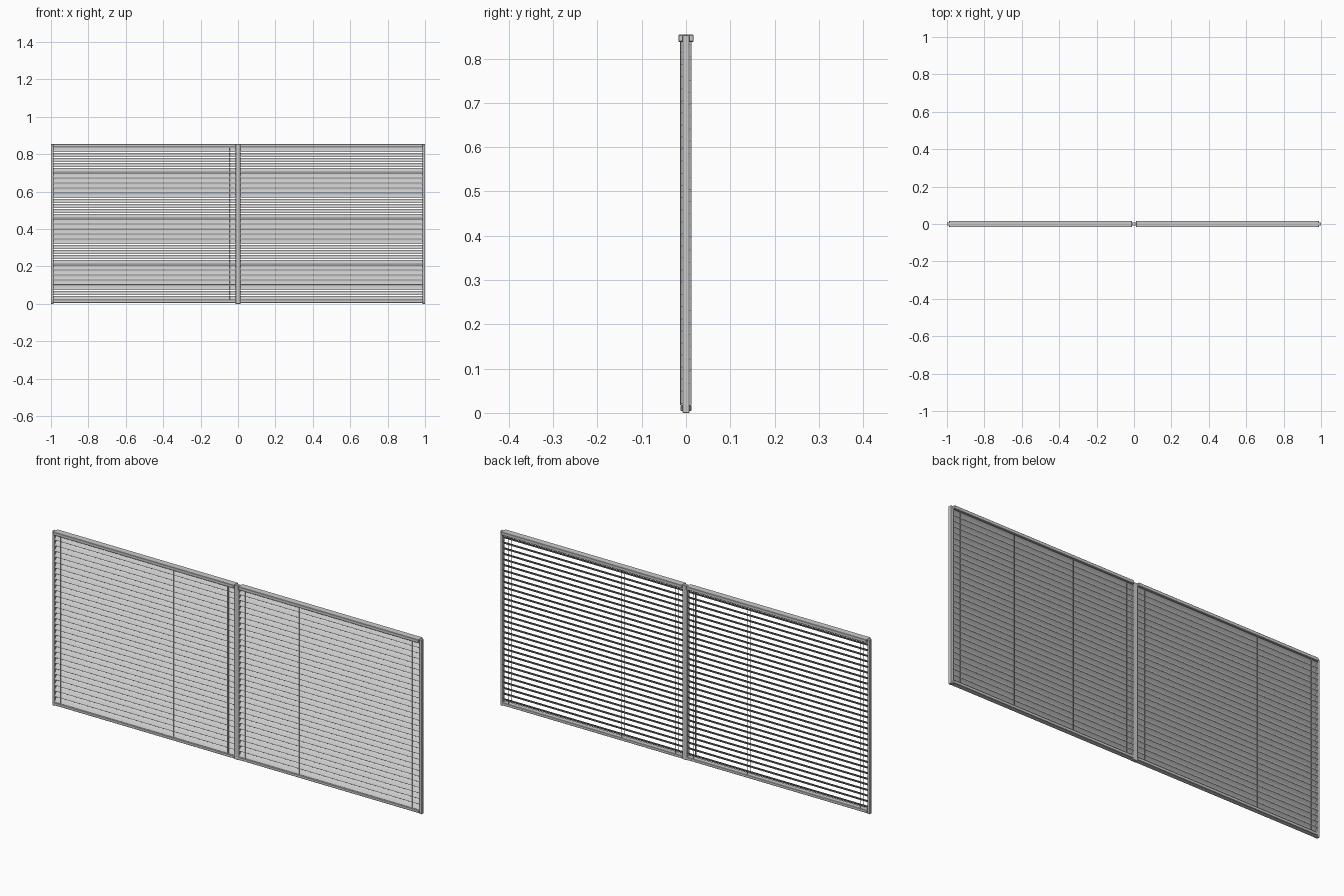
import bpy, bmesh, math

if "Cube" in bpy.data.objects:
    bpy.data.objects.remove(bpy.data.objects["Cube"])

HEIGHT = 0.853
SLATS = 30
Z_LOW, Z_HIGH = 0.018, 0.838


def mesh_object(name, bm):
    bmesh.ops.recalc_face_normals(bm, faces=bm.faces)
    me = bpy.data.meshes.new(name)
    bm.to_mesh(me)
    bm.free()
    ob = bpy.data.objects.new(name, me)
    bpy.context.collection.objects.link(ob)
    return ob


def extrude_x(name, profile, x0, x1):
    """Closed (y, z) profile swept along x."""
    bm = bmesh.new()
    face = bm.faces.new([bm.verts.new((x0, y, z)) for y, z in profile])
    out = bmesh.ops.extrude_face_region(bm, geom=[face])
    for v in out["geom"]:
        if isinstance(v, bmesh.types.BMVert):
            v.co.x = x1
    return mesh_object(name, bm)


def box(name, x0, x1, y0, y1, z0, z1, bevel=0.0):
    ob = extrude_x(name, [(y0, z0), (y1, z0), (y1, z1), (y0, z1)], x0, x1)
    if bevel:
        mod = ob.modifiers.new("bevel", 'BEVEL')
        mod.width = bevel
        mod.segments = 1
    return ob


def cord(name, x, y, radius):
    bm = bmesh.new()
    bmesh.ops.create_cone(bm, cap_ends=True, segments=6, radius1=radius,
                          radius2=radius, depth=Z_HIGH - Z_LOW)
    bmesh.ops.translate(bm, verts=bm.verts, vec=(x, y, (Z_LOW + Z_HIGH) / 2))
    return mesh_object(name, bm)


def slat_profile():
    """Shallow arch, tilted so the front edge hangs low."""
    half, crown, thick, tilt = 0.0155, 0.0018, 0.0006, math.radians(45)
    ts = [-1, -0.5, 0, 0.5, 1]
    pts = [(t * half, crown * (0.5 - t * t)) for t in ts]
    pts += [(y, z - thick) for y, z in reversed(pts)]
    c, s = math.cos(tilt), math.sin(tilt)
    return [(y * c - z * s, y * s + z * c) for y, z in pts]


PROFILE = slat_profile()
PITCH = (Z_HIGH - Z_LOW) / SLATS

for side, x0, x1 in (("left", -0.988, -0.012), ("right", 0.012, 0.988)):
    # Head and bottom rails
    box(f"{side}_head_rail", x0, x1, -0.017, 0.017, Z_HIGH, HEIGHT + 0.001, 0.0015)
    box(f"{side}_bottom_rail", x0, x1, -0.012, 0.012, 0.004, Z_LOW, 0.0015)

    # Tilted slats
    slat = extrude_x(f"{side}_slats", PROFILE, x0, x1)
    slat.location.z = Z_LOW + PITCH / 2
    arr = slat.modifiers.new("stack", 'ARRAY')
    arr.count = SLATS
    arr.use_relative_offset = False
    arr.use_constant_offset = True
    arr.constant_offset_displace = (0, 0, PITCH)

    # Ladder cords, front and back
    for i, x in enumerate((x0 + 0.036, x0 + 0.328, x0 + 0.648, x1 - 0.036)):
        for face, y in (("front", -0.0115), ("back", 0.0115)):
            cord(f"{side}_{face}_cord_{i + 1}", x, y, 0.0008)

# Pull cord beside the centre post
cord("pull_cord", -0.043, -0.0125, 0.0015)

# Upright posts
box("left_post", -1.0, -0.986, -0.008, 0.008, 0, HEIGHT, 0.001)
box("centre_post", -0.013, 0.013, -0.008, 0.008, 0, HEIGHT, 0.001)
box("right_post", 0.986, 1.0, -0.008, 0.008, 0, HEIGHT, 0.001)
